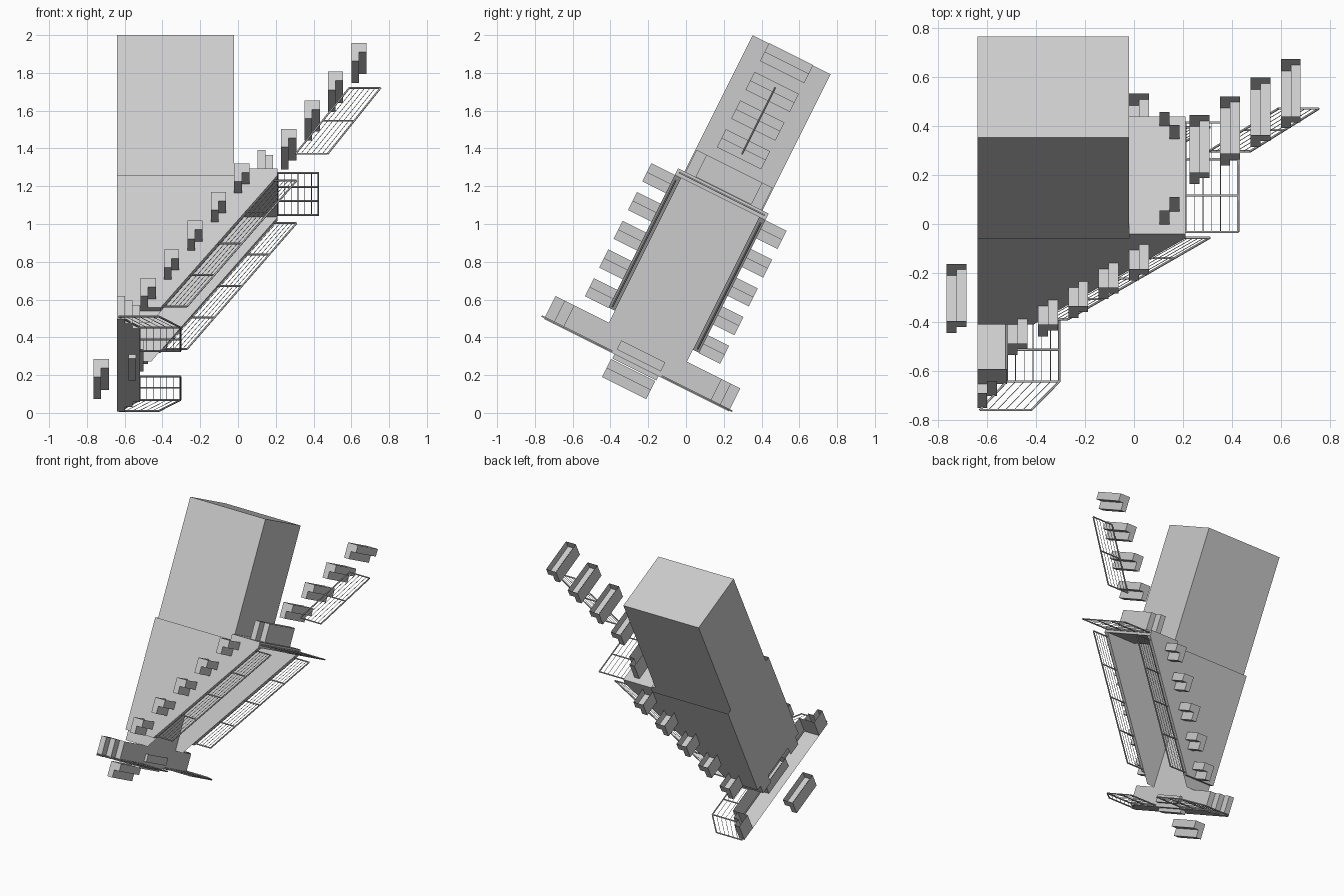
import bpy, bmesh, math
from mathutils import Matrix, Vector

cube = bpy.data.objects.get("Cube")
if cube:
    bpy.data.objects.remove(cube, do_unlink=True)

# Everything is laid out upright as (x, u, v), then tipped back about x
TILT = Matrix.Rotation(-math.atan(0.5), 4, 'X')
MID = -0.348            # centre plane across the stair
RUN, RISE = 0.1241, 0.17  # spacing between groups of treads


def make_material(name, value):
    mat = bpy.data.materials.new(name)
    mat.use_nodes = True
    colour = (value, value, value, 1)
    mat.diffuse_color = colour
    mat.node_tree.nodes["Principled BSDF"].inputs["Base Color"].default_value = colour
    return mat


stone = make_material("light grey", 0.6)
metal = make_material("rail grey", 0.45)


def finish(name, mesh, mat):
    mesh.transform(TILT)
    mesh.materials.clear()
    mesh.materials.append(mat)
    obj = bpy.data.objects.new(name, mesh)
    bpy.context.collection.objects.link(obj)


def shell(name, faces):
    """Thin-walled part from a list of polygons."""
    bm = bmesh.new()
    for pts in faces:
        bm.faces.new([bm.verts.new(p) for p in pts])
    bmesh.ops.remove_doubles(bm, verts=bm.verts, dist=0.0005)
    mesh = bpy.data.meshes.new(name)
    bm.to_mesh(mesh)
    bm.free()
    finish(name, mesh, stone)


def across(x, u0, u1, v0, v1):
    """Wall facing along x."""
    return [(x, u0, v0), (x, u1, v0), (x, u1, v1), (x, u0, v1)]


def along(u, x0, x1, v0, v1):
    """Wall facing along u."""
    return [(x0, u, v0), (x1, u, v0), (x1, u, v1), (x0, u, v1)]


def level(v, x0, x1, u0, u1):
    """Horizontal plate."""
    return [(x0, u0, v), (x1, u0, v), (x1, u1, v), (x0, u1, v)]


def tray(name, x, top, columns, width=0.0405, first_wall=True):
    """Open-topped treads; each column is (u0, u1, floor)."""
    faces = []
    for i, (u0, u1, floor) in enumerate(columns):
        x0, x1 = x + i * width, x + (i + 1) * width
        faces += [level(floor, x0, x1, u0, u1),
                  along(u0, x0, x1, floor, top), along(u1, x0, x1, floor, top)]
        if i == 0:
            if first_wall:
                faces.append(across(x0, u0, u1, floor, top))
        else:
            p0, p1, below = columns[i - 1]
            if floor > below:
                faces.append(across(x0, p0, p1, below, floor))
            if u0 > p0:
                faces += [across(x0, p0, u0, floor, top), across(x0, u1, p1, floor, top)]
    faces.append(across(x1, u0, u1, floor, top))
    shell(name, faces)


def pair(u0, u1, top):
    return [(u0, u1, top - 0.107), (u0, u1, top - 0.0535)]


BACK = 2 * MID
in0, in1 = -0.579, BACK + 0.579     # inner wall faces
out0, out1 = -0.616, BACK + 0.616   # outer wall faces

# Tower
shell("upper_tower", [
    along(in0, -0.64, -0.02, 1.10, 1.946), along(in1, -0.64, -0.02, 1.10, 1.946),
    across(-0.64, in0, in1, 1.10, 1.946), across(-0.02, in0, in1, 1.10, 1.946),
    level(1.946, -0.64, -0.02, in0, in1)])

# Lower body: end wall with a gap at the foot, inner wall, ceiling under the landing
shell("lower_body", [
    across(-0.64, out0, out1, 0.315, 1.10),
    across(-0.64, in0, MID - 0.13, 0.245, 0.315), across(-0.64, MID + 0.13, in1, 0.245, 0.315),
    across(-0.5185, in0, in1, 0.245, 1.10),
    level(1.10, -0.02, 0.21, in0, in1)])

# Sloped side walls with an inner and an outer face, closed underneath
outer = [(-0.64, 0.315), (-0.41, 0.315), (0.21, 1.10), (-0.64, 1.10)]
inner = [(-0.64, 0.245), (-0.46, 0.245), (0.21, 1.10), (-0.64, 1.10)]
for name, ui, uo in (("front_side_wall", in0, out0), ("back_side_wall", in1, out1)):
    faces = [[(x, uo, v) for x, v in outer], [(x, ui, v) for x, v in inner]]
    for (xa, va), (xb, vb) in zip(outer[:2], outer[1:3]):
        faces.append([(xa, uo, va), (xb, uo, vb), (xb, ui, vb), (xa, ui, va)])
    shell(name, faces)

# Landing beside the tower
shell("landing", [
    level(1.14, -0.02, 0.21, out0, out1), across(0.21, out0, out1, 1.10, 1.14),
    along(out0, -0.02, 0.21, 1.10, 1.14), along(out1, -0.02, 0.21, 1.10, 1.14)])
tray("landing_treads", 0.104, 1.271,
     [(MID - 0.225, MID + 0.225, 1.14), (MID - 0.165, MID + 0.165, 1.141)])

# Side treads, front and back
for i in range(5):
    top = 1.10 - RISE * i
    x = -0.02 - RUN * i
    tray("front_tread", x, top, pair(-0.755, out0, top))
    tray("back_tread", x, top, pair(out1, 0.045, top))

# Upper flight and the lowest tread
for i in (0, 1, 2, 3, 11):
    top = 1.948 - RISE * i
    tray("centre_tread", 0.60 - RUN * i, top, pair(MID - 0.135, MID + 0.127, top))

# Cross arm at the foot: open towards the end, stepped tips, centre block
tray("foot_arm", -0.64, 0.245,
     [(MID - h, MID + h, 0.108) for h in (0.547, 0.492, 0.437)], first_wall=False)
shell("foot_arm_tips", [f for s in (-1, 1) for f in (
    along(MID + s * 0.437, -0.64, -0.559, 0.108, 0.245),
    across(-0.64, MID + s * 0.437, MID + s * 0.547, 0.108, 0.245))])
tray("foot_block", -0.58, 0.19, pair(MID - 0.13, MID + 0.13, 0.19))


def railing(name, stations, wires=6):
    """Lattice of bars across the stations and wires running along them."""
    stations = [(Vector(a), Vector(c)) for a, c in stations]
    runs = [[a.lerp(c, k / wires) for a, c in stations] for k in range(wires + 1)]
    thick = [runs[0], runs[-1]] + [list(s) for s in stations]
    bm = bmesh.new()
    for radius, paths in ((0.005, thick), (0.0015, runs[1:-1])):
        data = bpy.data.curves.new(name, 'CURVE')
        data.dimensions = '3D'
        data.bevel_depth = radius
        data.bevel_resolution = 1
        data.use_fill_caps = True
        for path in paths:
            spline = data.splines.new('POLY')
            spline.points.add(len(path) - 1)
            for point, co in zip(spline.points, path):
                point.co = (*co, 1)
        # Both gauges go into one mesh
        temp = bpy.data.objects.new(name, data)
        mesh = bpy.data.meshes.new_from_object(temp)
        bm.from_mesh(mesh)
        bpy.data.objects.remove(temp)
        bpy.data.meshes.remove(mesh)
        bpy.data.curves.remove(data)
    mesh = bpy.data.meshes.new(name)
    bm.to_mesh(mesh)
    bm.free()
    finish(name, mesh, metal)


def slope(u, start, end, steps):
    """Stations climbing from (x0, x1, v) to (x0, x1, v)."""
    result = []
    for i in range(steps + 1):
        x0, x1, v = Vector(start).lerp(Vector(end), i / steps)
        result.append(((x0, u, v), (x1, u, v)))
    return result


# Sloped railings along the lower body
for name, u in (("front_railing", -0.60), ("back_railing", BACK + 0.60)):
    railing(name, slope(u, (-0.41, -0.27, 0.33), (0.18, 0.31, 1.075), 4))

# Railing of the upper flight
railing("upper_railing", slope(MID, (0.305, 0.475, 1.36), (0.59, 0.755, 1.75), 2))

# Landing railing
railing("landing_railing",
        [((0.21, MID + k, 1.122), (0.425, MID + k, 1.122)) for k in (-0.25, -0.083, 0.083, 0.25)])

# Foot railings, mirrored, with splayed ends
for name, side in (("front_foot_railing", -1), ("back_foot_railing", 1)):
    railing(name, [((x0, MID + side * k, 0.117), (x1, MID + side * k, 0.117))
                   for x0, x1, k in ((-0.52, -0.305, 0.15), (-0.52, -0.305, 0.285),
                                     (-0.52, -0.305, 0.43), (-0.63, -0.42, 0.56))])
